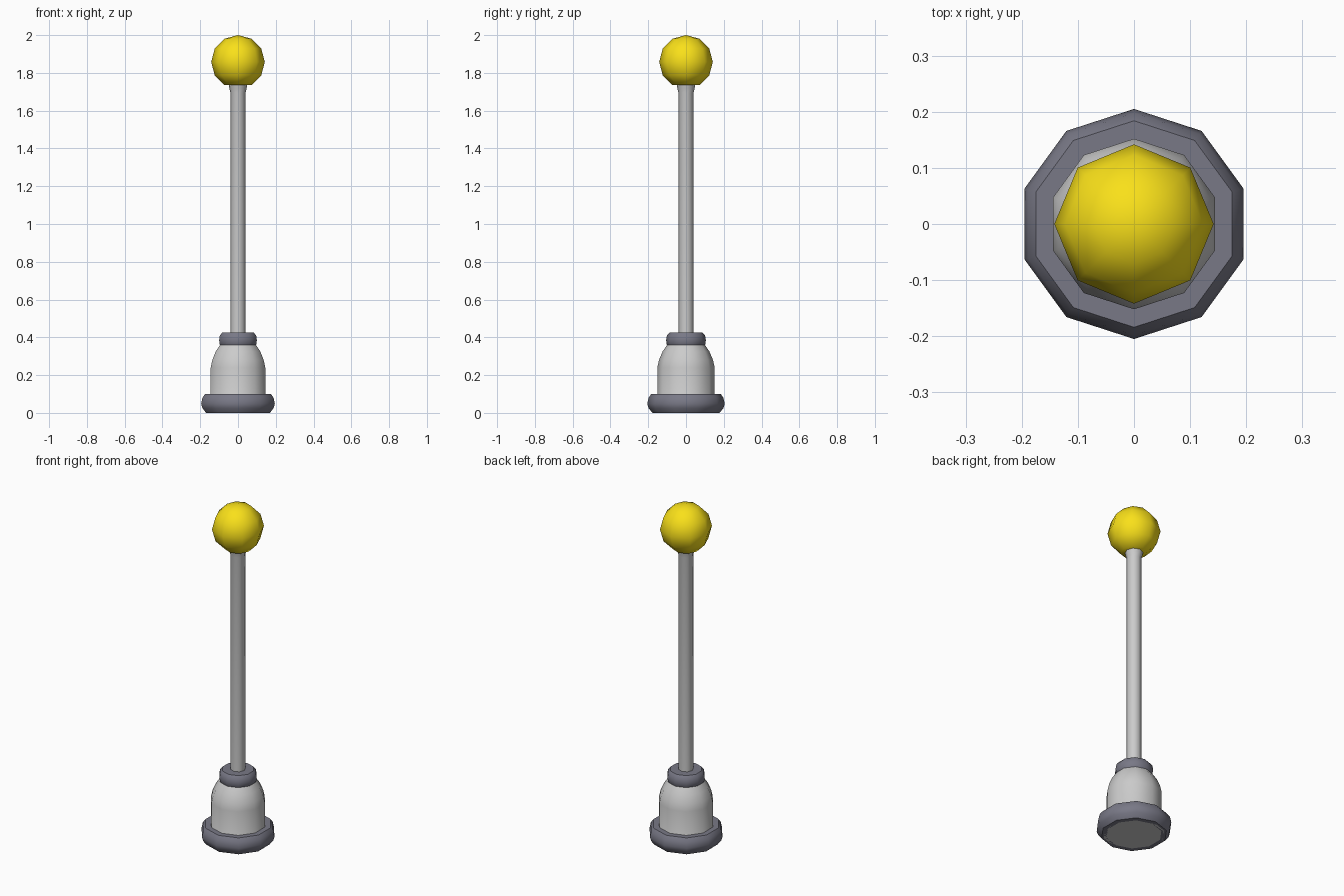
import bpy
import bmesh
from math import sin, cos, pi, radians

if "Cube" in bpy.data.objects:
    bpy.data.objects.remove(bpy.data.objects["Cube"])


def material(name, rgb):
    m = bpy.data.materials.new(name)
    m.diffuse_color = (*rgb, 1)
    m.use_nodes = True
    m.node_tree.nodes["Principled BSDF"].inputs["Base Color"].default_value = m.diffuse_color
    return m


def lathe(name, profile, sides, mat=None, closed=False):
    """Spin (radius, z) points round z, with one corner on +y; cap open ends."""
    bm = bmesh.new()
    rings = []
    for r, z in profile:
        if r == 0:
            rings.append([bm.verts.new((0, 0, z))] * sides)
        else:
            angles = [pi / 2 + 2 * pi * i / sides for i in range(sides)]
            rings.append([bm.verts.new((r * cos(a), r * sin(a), z)) for a in angles])
    pairs = list(zip(rings, rings[1:]))
    if closed:
        pairs.append((rings[-1], rings[0]))
    for lo, hi in pairs:
        for i in range(sides):
            j = (i + 1) % sides
            quad = list(dict.fromkeys((lo[i], lo[j], hi[j], hi[i])))
            bm.faces.new(quad)
    if not closed:
        for ring in (rings[0], rings[-1]):
            if ring[0] is not ring[1]:
                bm.faces.new(ring)
    bmesh.ops.recalc_face_normals(bm, faces=bm.faces)
    mesh = bpy.data.meshes.new(name)
    bm.to_mesh(mesh)
    bm.free()
    obj = bpy.data.objects.new(name, mesh)
    bpy.context.collection.objects.link(obj)
    if mat:
        mesh.materials.append(mat)
    bpy.ops.object.select_all(action='DESELECT')
    obj.select_set(True)
    bpy.context.view_layer.objects.active = obj
    bpy.ops.object.shade_smooth_by_angle(angle=radians(50))
    return obj


dark = material("dark_trim", (0.19, 0.19, 0.24))
yellow = material("yellow", (0.95, 0.75, 0.01))

# Rounded ring round the foot
lathe("base_ring", [(0.15, 0), (0.178, 0), (0.198, 0.025), (0.205, 0.048),
                    (0.198, 0.08), (0.184, 0.1), (0.15, 0.1)], 10, dark, closed=True)

# Bell-shaped body, its floor closing the foot
lathe("bell_body", [(0.165, 0), (0.152, 0.02), (0.152, 0.24), (0.143, 0.28),
                    (0.124, 0.325), (0.1, 0.36)], 10)

# Collar where the pole enters the body
lathe("collar", [(0.094, 0.35), (0.102, 0.362), (0.105, 0.385), (0.101, 0.41),
                 (0.088, 0.425)], 10, dark)

# Pole, flaring slightly under the ball
lathe("pole", [(0.04, 0.4), (0.04, 1.695), (0.046, 1.72), (0.05, 1.745)], 8)

# Ball with a flat underside
R, C = 0.142, 1.858
ball = [(R * cos(radians(a)), C + R * sin(radians(a))) for a in range(-60, 61, 30)]
lathe("ball", ball + [(0, 2.0)], 8, yellow)
